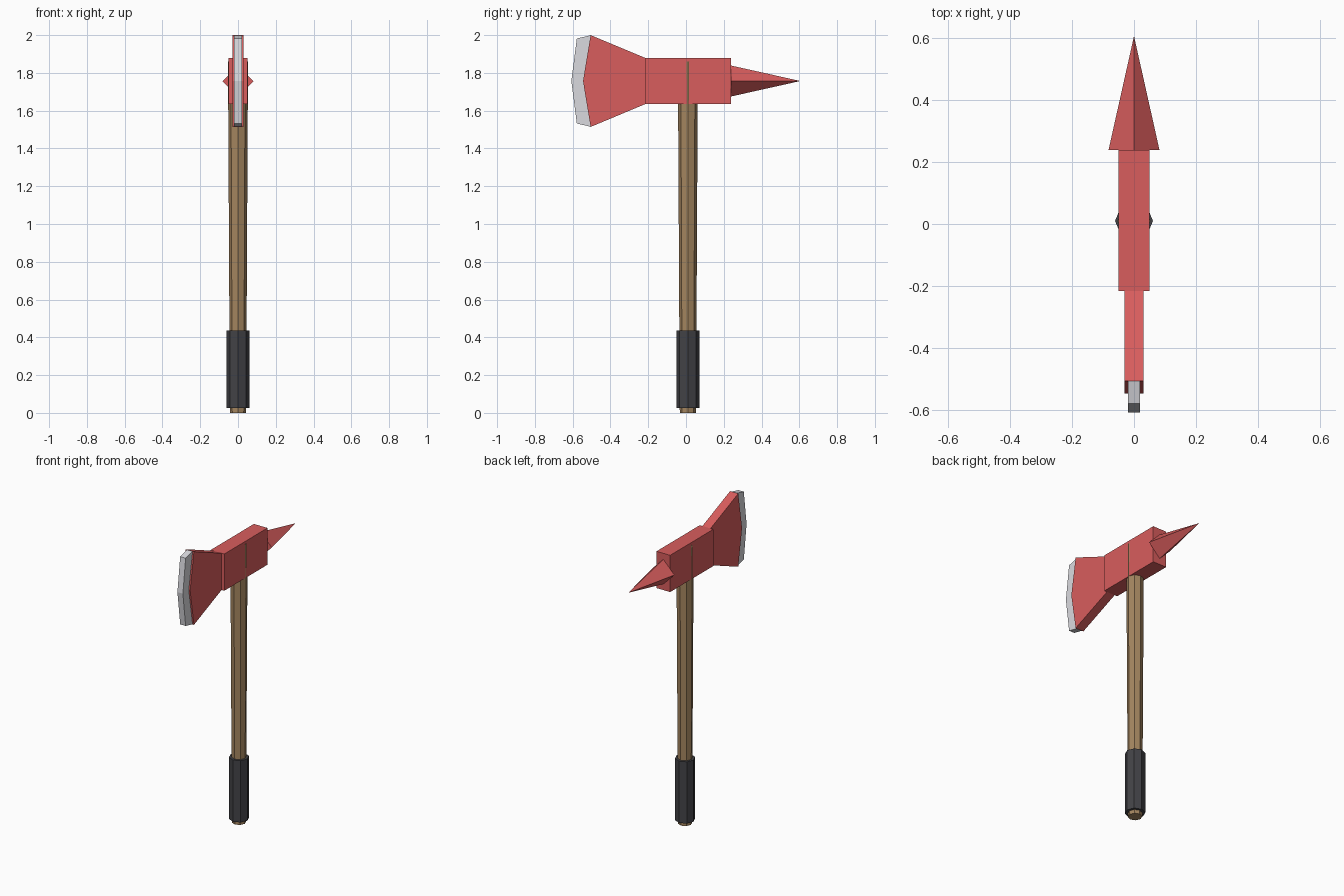
import bpy
import bmesh
from math import pi
from mathutils import Matrix

if "Cube" in bpy.data.objects:
    bpy.data.objects.remove(bpy.data.objects["Cube"])

HEAD_Z = 1.757   # height of the head's centre line
SHAFT_Y = 0.01   # handle axis


def material(name, rgb):
    m = bpy.data.materials.new(name)
    m.use_nodes = True
    m.diffuse_color = (*rgb, 1)
    m.node_tree.nodes["Principled BSDF"].inputs["Base Color"].default_value = (*rgb, 1)
    return m


red = material("red paint", (0.69, 0.11, 0.11))
steel = material("bare steel", (0.7, 0.7, 0.74))
wood = material("wood", (0.37, 0.235, 0.115))
rubber = material("dark rubber", (0.055, 0.055, 0.062))


def finish(name, bm, mat):
    bmesh.ops.recalc_face_normals(bm, faces=bm.faces)
    mesh = bpy.data.meshes.new(name)
    bm.to_mesh(mesh)
    bm.free()
    mesh.materials.append(mat)
    obj = bpy.data.objects.new(name, mesh)
    bpy.context.collection.objects.link(obj)
    return obj


def shaft(name, mat, r_low, r_high, z0, z1):
    """Upright eight-sided shaft with a corner facing each side."""
    bm = bmesh.new()
    bmesh.ops.create_cone(bm, cap_ends=True, segments=8, radius1=r_low,
                          radius2=r_high, depth=z1 - z0,
                          matrix=Matrix.Translation((0, SHAFT_Y, (z0 + z1) / 2)))
    return finish(name, bm, mat)


def plate(name, mat, half_width, upper):
    """Slab along x; the upper (y, height) outline is mirrored below the centre line."""
    lower = [(y, -h) for y, h in reversed(upper) if h > 0]
    bm = bmesh.new()
    face = bm.faces.new([bm.verts.new((-half_width, y, HEAD_Z + h))
                         for y, h in upper + lower])
    side = bmesh.ops.extrude_face_region(bm, geom=[face])["geom"]
    verts = [v for v in side if isinstance(v, bmesh.types.BMVert)]
    bmesh.ops.translate(bm, verts=verts, vec=(2 * half_width, 0, 0))
    return finish(name, bm, mat)


# Handle and grip
shaft("handle", wood, 0.043, 0.053, 0, 1.86)
shaft("grip", rubber, 0.061, 0.061, 0.025, 0.435)

# Head block, flared blade and cutting edge
plate("head_block", red, 0.05, [(-0.215, 0.122), (0.238, 0.122)])
plate("blade", red, 0.03, [(-0.545, 0), (-0.505, 0.243), (-0.215, 0.122), (-0.2, 0.122)])
plate("cutting_edge", steel, 0.02,
      [(-0.607, 0), (-0.578, 0.225), (-0.505, 0.242), (-0.545, 0)])

# Four-sided rear spike
bm = bmesh.new()
bmesh.ops.create_cone(bm, cap_ends=True, segments=4, radius1=0.082, radius2=0,
                      depth=0.367,
                      matrix=Matrix.Translation((0, 0.4215, HEAD_Z))
                      @ Matrix.Rotation(-pi / 2, 4, "X"))
bmesh.ops.remove_doubles(bm, verts=bm.verts, dist=0.0001)
finish("rear_spike", bm, red)
